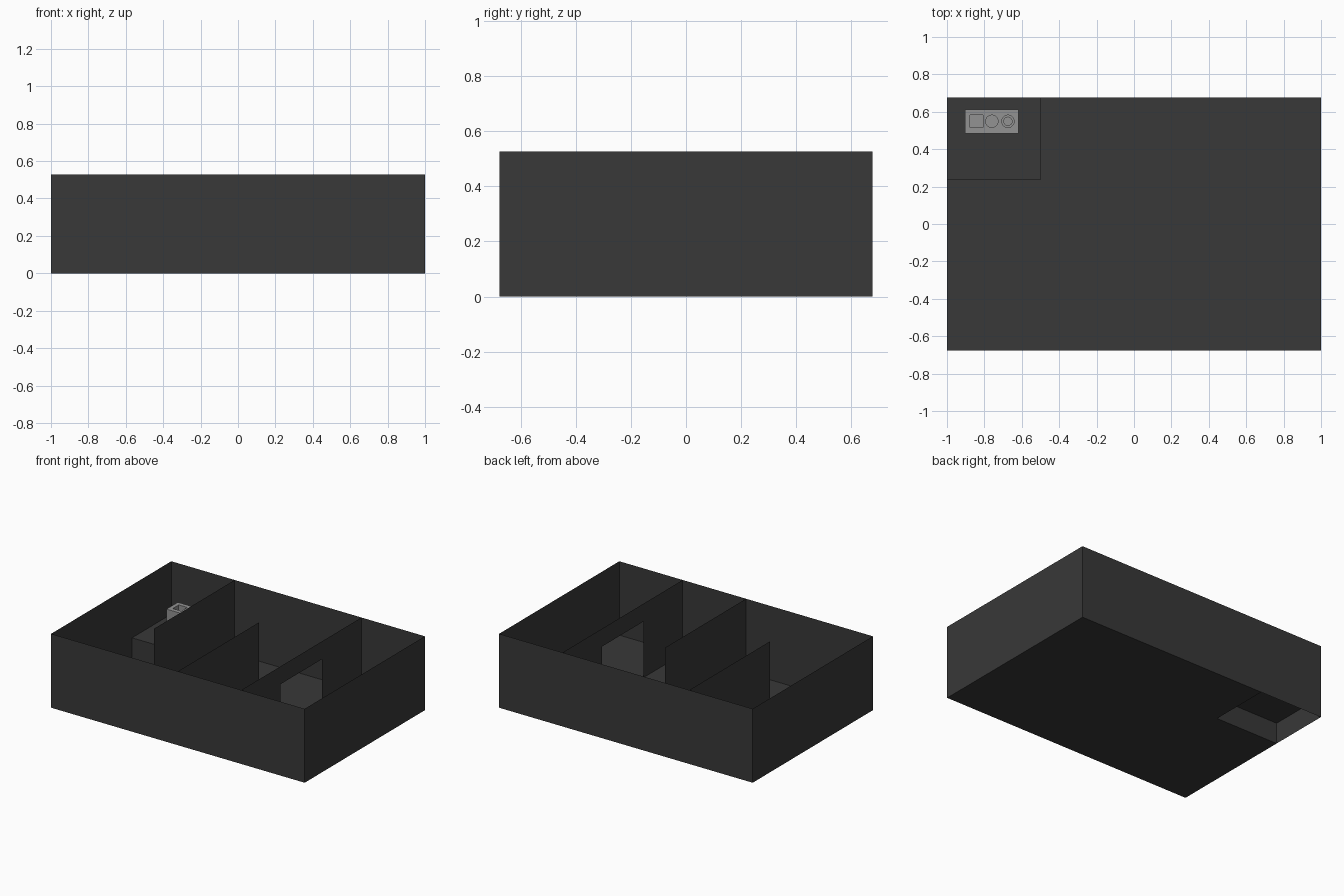
import bpy
import bmesh

cube = bpy.data.objects.get("Cube")
if cube:
    bpy.data.objects.remove(cube, do_unlink=True)


def make_material(name, rgb):
    mat = bpy.data.materials.new(name)
    mat.use_nodes = True
    colour = (*rgb, 1)
    mat.diffuse_color = colour
    mat.node_tree.nodes["Principled BSDF"].inputs["Base Color"].default_value = colour
    return mat


CHARCOAL = make_material("charcoal", (0.04, 0.04, 0.04))
GREY = make_material("light grey", (0.29, 0.29, 0.29))

X, Y, H = 1.0, 0.677, 0.527      # half width, half depth, wall height
MID, BAY = 0.5, 0.235            # partition offset, bay line
STEP, DOOR = 0.15, 0.4           # platform height, doorway height


def sheet(name, points):
    """Single flat panel from an outline."""
    bm = bmesh.new()
    bm.faces.new([bm.verts.new(p) for p in points])
    mesh = bpy.data.meshes.new(name)
    bm.to_mesh(mesh)
    bm.free()
    obj = bpy.data.objects.new(name, mesh)
    bpy.context.collection.objects.link(obj)
    mesh.materials.append(CHARCOAL)
    return obj


def wall(name, a, b, top=H, bottom=0):
    """Upright panel between two plan points."""
    return sheet(name, [(*a, bottom), (*b, bottom), (*b, top), (*a, top)])


# Outer walls
wall("front_wall", (-X, -Y), (X, -Y))
wall("left_wall", (X, -Y), (X, Y))
wall("back_wall", (X, Y), (-X, Y))
wall("right_wall", (-X, Y), (-X, -Y))

# Floor, leaving out the corner under the platform
sheet("floor", [(x, y, 0) for x, y in
                [(-X, -Y), (X, -Y), (X, Y), (-MID, Y), (-MID, BAY), (-X, BAY)]])

# Raised corner platform, hollow underneath
sheet("platform_top", [(x, y, STEP) for x, y in
                       [(-X, BAY), (-MID, BAY), (-MID, Y), (-X, Y)]])
wall("platform_front", (-X, BAY), (-MID, BAY), STEP)

# Room partitions; the last one has a doorway
wall("right_partition", (-MID, -BAY), (-MID, Y))
wall("middle_partition", (0, -Y), (0, BAY))
sheet("doorway_partition", [(MID, y, z) for y, z in
                            [(-Y, 0), (-BAY, 0), (-BAY, DOOR), (BAY, DOOR),
                             (BAY, 0), (Y, 0), (Y, H), (-Y, H)]])


# Small block with sunken shapes on the platform
def box(name, centre, size):
    bpy.ops.mesh.primitive_cube_add(size=1, location=centre)
    obj = bpy.context.object
    obj.name = name
    obj.scale = size
    bpy.ops.object.transform_apply(location=False, rotation=False, scale=True)
    obj.data.materials.append(GREY)
    return obj


def round_cutter(x, radius, depth):
    bpy.ops.mesh.primitive_cylinder_add(vertices=32, radius=radius, depth=2 * depth,
                                        location=(x, MIDDLE, TOP))
    obj = bpy.context.object
    obj.data.materials.append(GREY)
    return obj


TOP, MIDDLE = 0.285, 0.549
block = box("socket_block", (-0.761, MIDDLE, (STEP + TOP) / 2), (0.286, 0.128, TOP - STEP))
cutters = [
    box("square_cutter", (-0.842, MIDDLE, TOP), (0.068, 0.068, 0.08)),
    round_cutter(-0.76, 0.033, 0.04),
    round_cutter(-0.674, 0.033, 0.02),
    round_cutter(-0.674, 0.022, 0.04),
]
bpy.ops.object.select_all(action="DESELECT")
block.select_set(True)
bpy.context.view_layer.objects.active = block
for cutter in cutters:
    cutter.hide_render = True
    mod = block.modifiers.new("socket", "BOOLEAN")
    mod.operation = "DIFFERENCE"
    mod.solver = "EXACT"
    mod.object = cutter
    bpy.ops.object.modifier_apply(modifier=mod.name)
    bpy.data.objects.remove(cutter, do_unlink=True)
bpy.ops.object.shade_smooth_by_angle()
